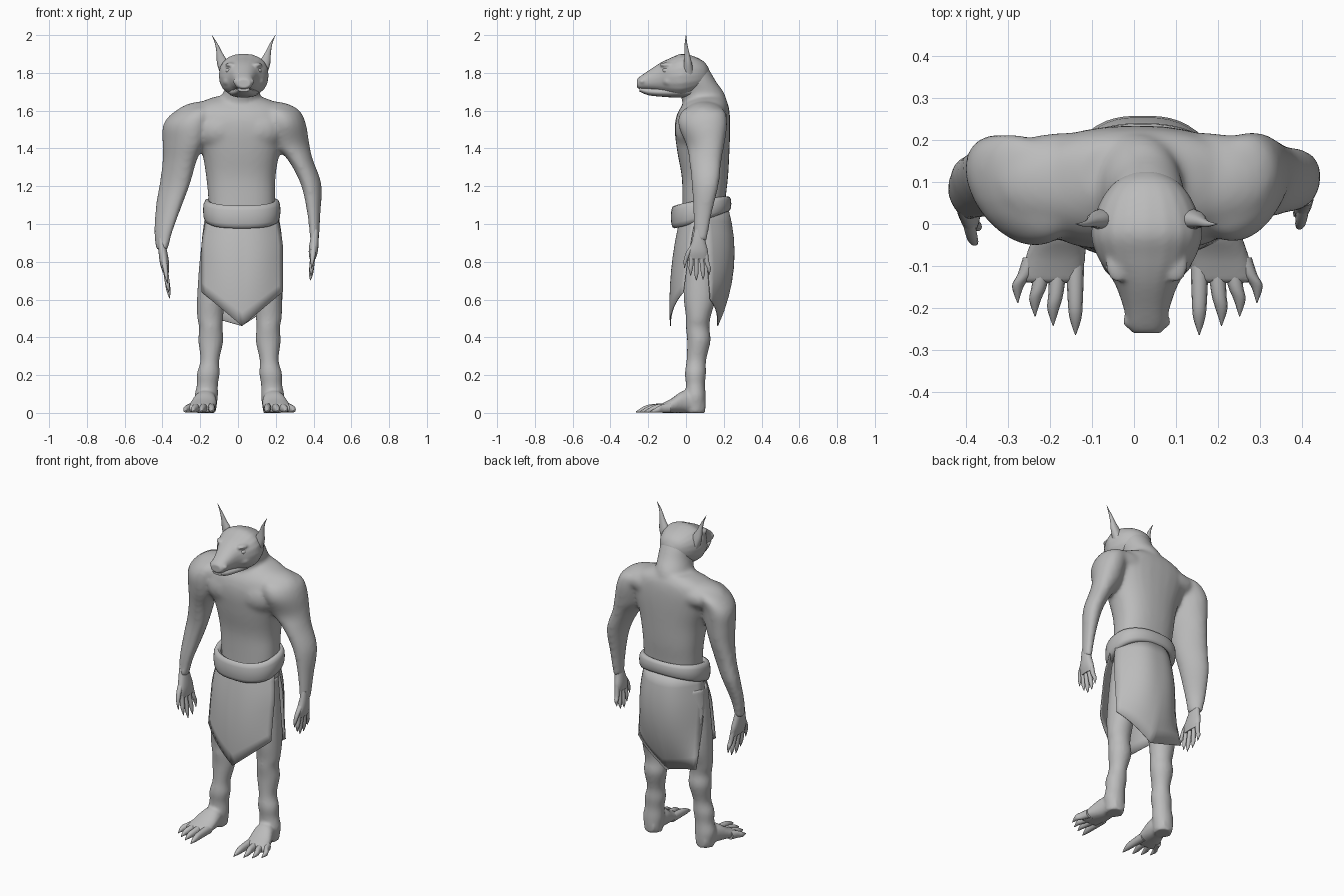
import bpy, bmesh, math
from mathutils import Vector

cube = bpy.data.objects.get("Cube")
if cube:
    bpy.data.objects.remove(cube, do_unlink=True)

# One plain grey for everything
grey = bpy.data.materials.new("plain_grey")
grey.use_nodes = True
grey.diffuse_color = (0.5, 0.5, 0.5, 1)
grey.node_tree.nodes["Principled BSDF"].inputs["Base Color"].default_value = grey.diffuse_color


def refine(rings, steps=4):
    """Smooth curve through every ring (position and radii together)."""
    out = []
    last = len(rings) - 1
    for i in range(last):
        a, b, c, d = (rings[min(max(j, 0), last)] for j in (i - 1, i, i + 1, i + 2))
        for s in range(steps):
            t = s / steps
            out.append([q + t / 2 * (r - p + t * (2*p - 5*q + 4*r - w + t * (3*(q - r) + w - p)))
                        for p, q, r, w in zip(a, b, c, d)])
    return out + [list(rings[-1])]


def skin_loops(bm, loops, closed=False):
    """Bridge loops of points; cap the ends unless the row of loops is closed."""
    rows = [[bm.verts.new(p) for p in loop] for loop in loops]
    n = len(rows[0])
    for i in range(len(rows) if closed else len(rows) - 1):
        low, high = rows[i], rows[(i + 1) % len(rows)]
        for j in range(n):
            k = (j + 1) % n
            bm.faces.new((low[j], low[k], high[k], high[j]))
    if not closed:
        bm.faces.new(rows[0])
        bm.faces.new(rows[-1])


def squircle(angle, power):
    c, s = math.cos(angle), math.sin(angle)
    return math.copysign(abs(c) ** power, c), math.copysign(abs(s) ** power, s)


def loft(bm, rings, axis="z", power=0.9, sides=20, shear=0):
    """Rings are (x, y, z, half width, half depth), flat across the axis."""
    loops = []
    for x, y, z, a, b in refine(rings):
        loop = []
        for j in range(sides):
            u, v = squircle(math.tau * j / sides, power)
            u, v = u * max(a, 0.001), v * max(b, 0.001)
            v += shear * u
            loop.append((x + u, y + v, z) if axis == "z" else (x + u, y, z + v))
        loops.append(loop)
    skin_loops(bm, loops)


def blob(bm, centre, size):
    made = bmesh.ops.create_uvsphere(bm, u_segments=16, v_segments=10, radius=1)["verts"]
    for v in made:
        v.co = Vector(p * s for p, s in zip(v.co, size)) + Vector(centre)


def finish(name, bm, voxel=0, relax=6):
    """Make the object; a voxel size fuses its pieces into one soft skin."""
    bmesh.ops.recalc_face_normals(bm, faces=bm.faces)
    mesh = bpy.data.meshes.new(name)
    bm.to_mesh(mesh)
    bm.free()
    mesh.materials.append(grey)
    ob = bpy.data.objects.new(name, mesh)
    bpy.context.collection.objects.link(ob)
    bpy.ops.object.select_all(action="DESELECT")
    ob.select_set(True)
    bpy.context.view_layer.objects.active = ob
    if voxel:
        fuse = ob.modifiers.new("fuse", "REMESH")
        fuse.mode = "VOXEL"
        fuse.voxel_size = voxel
        fuse.use_smooth_shade = True
        soft = ob.modifiers.new("soften", "SMOOTH")
        soft.iterations = relax
    else:
        bpy.ops.object.shade_smooth_by_angle(angle=math.radians(50))
    return ob


# Torso, neck and arms as one skin
body = bmesh.new()
loft(body, [(.02, .09, .95, .17, .11), (.02, .095, 1.12, .177, .114), (.015, .1, 1.25, .184, .123),
            (.015, .092, 1.38, .207, .138), (.01, .087, 1.5, .25, .147), (0, .092, 1.58, .265, .14),
            (0, .105, 1.635, .22, .118), (0, .12, 1.675, .12, .08)], power=.85, sides=28)
loft(body, [(0, .11, 1.58, .14, .11), (.015, .09, 1.68, .1, .12), (.03, .055, 1.75, .094, .108),
            (.03, .032, 1.82, .092, .09), (.03, .025, 1.86, .07, .065)], power=1)
for side in (-1, 1):
    blob(body, (.01 + side * .1, .035, 1.5), (.14, .095, .11))
    blob(body, (side * .17, .1, 1.57), (.17, .12, .08))
loft(body, [(-.2, .095, 1.635, .04, .05), (-.235, .09, 1.6, .095, .11), (-.278, .08, 1.53, .117, .122),
            (-.29, .083, 1.43, .11, .112), (-.31, .093, 1.33, .09, .094), (-.335, .093, 1.21, .081, .071),
            (-.365, .087, 1.1, .07, .062), (-.395, .062, .96, .049, .045), (-.403, .05, .86, .032, .038)],
     power=1, shear=-.45)
loft(body, [(.2, .1, 1.63, .04, .05), (.235, .092, 1.6, .09, .11), (.26, .088, 1.53, .1, .128),
            (.285, .102, 1.42, .094, .098), (.33, .102, 1.34, .067, .085), (.387, .102, 1.21, .055, .071),
            (.402, .087, 1.05, .035, .049), (.405, .075, .91, .024, .036)], power=1, shear=.3)
finish("torso_and_arms", body, .011, 14)


# Hands with a thumb and four clawed fingers
def hand(name, x, y, z, lean, stretch, spread):
    bm = bmesh.new()

    def place(dy, drop, rx, ry):
        return (x + lean * drop, y + dy * spread, z - drop * stretch, rx, ry)

    loft(bm, [place(0, -.03, .016, .026), place(-.003, .03, .023, .036 * spread),
              place(-.005, .085, .024, .051 * spread), place(-.005, .125, .016, .05 * spread)])
    for start, end, drop in ((-.04, -.045, .215), (-.015, -.015, .24), (.01, .02, .235), (.033, .052, .21)):
        loft(bm, [place(start, .09, .014, .014), place((start + end) / 2, .15, .013, .0125),
                  place(end, drop - .035, .011, .011), place(end, drop, .001, .001)], sides=10)
    loft(bm, [place(-.02, .04, .015, .018), place(-.056, .09, .014, .014),
              place(-.073, .135, .01, .01), place(-.078, .175, .001, .001)], sides=10)
    finish(name, bm)


hand("left_hand", .407, .07, .94, -.1, 1, 1)
hand("right_hand", -.403, .05, .89, .17, 1.18, 1.25)

# Legs, feet and clawed toes
for side, label in ((1, "left"), (-1, "right")):
    mid = .008

    def flip(rings):
        return [(mid + side * x, *rest) for x, *rest in rings]

    leg = bmesh.new()
    loft(leg, flip([(.11, .08, .98, .08, .09), (.13, .075, .8, .082, .085), (.15, .073, .62, .074, .086),
                    (.155, .065, .51, .069, .066), (.152, .062, .45, .062, .062), (.152, .068, .38, .066, .062),
                    (.157, .055, .28, .05, .052), (.165, .05, .21, .06, .056), (.17, .05, .15, .056, .051),
                    (.176, .05, .09, .062, .055), (.176, .05, .04, .056, .055), (.176, .05, 0, .05, .05)]),
         power=1)
    loft(leg, flip([(.177, .1, .035, .035, .033), (.18, 0, .06, .058, .06),
                    (.195, -.08, .037, .072, .037), (.205, -.14, .022, .072, .022)]), axis="y")
    finish(label + "_leg", leg, .009, 4)
    toes = bmesh.new()
    for base, tip, reach in ((.148, .147, .264), (.187, .2, .242), (.223, .243, .22), (.25, .284, .188)):
        middle = (base + tip) / 2
        loft(toes, flip([(base, -.08, .028, .022, .026), (middle, .03 - reach * .8, .024, .018, .022),
                         (tip, .04 - reach, .018, .014, .016), (tip, -reach, .006, .001, .003)]),
             axis="y", sides=12)
    finish(label + "_toes", toes)

# Head: skull and muzzle, brows, cheeks and nostrils
head = bmesh.new()
loft(head, [(.03, .125, 1.785, .03, .03), (.03, .1, 1.79, .075, .065), (.03, .05, 1.79, .112, .095),
            (.03, -.02, 1.787, .132, .115), (.03, -.08, 1.78, .116, .1), (.03, -.14, 1.775, .077, .076),
            (.03, -.2, 1.76, .055, .051), (.03, -.24, 1.748, .047, .036),
            (.03, -.259, 1.744, .035, .024)], axis="y", power=.88)
for side in (-1, 1):
    blob(head, (.03 + side * .068, -.095, 1.842), (.03, .045, .014))
    blob(head, (.03 + side * .042, -.232, 1.755), (.016, .016, .013))
    blob(head, (.03 + side * .078, -.07, 1.755), (.035, .055, .03))
finish("head", head, .007, 5)

eyes = bmesh.new()
for side in (-1, 1):
    blob(eyes, (.03 + side * .077, -.1, 1.812), (.02, .025, .016))
finish("eyes", eyes)

jaw = bmesh.new()
loft(jaw, [(.03, .03, 1.715, .08, .045), (.03, -.05, 1.702, .083, .033), (.03, -.13, 1.698, .062, .024),
           (.03, -.2, 1.702, .046, .02), (.03, -.247, 1.713, .03, .012)], axis="y")
finish("lower_jaw", jaw)

# Pointed ears, sweeping up into thin tips
for side, label in ((1, "left"), (-1, "right")):
    ear = bmesh.new()
    loft(ear, [(.03 + side * out, y, z, w, d) for out, y, z, w, d in (
        (.095, .012, 1.79, .028, .03), (.11, .01, 1.85, .031, .022), (.128, .005, 1.905, .016, .013),
        (.145, 0, 1.955, .007, .007), (.168, 0, 2, .001, .001))], sides=14)
    finish(label + "_ear", ear)

# Rolled belt hugging the waist, higher at the back and deeper at the front
belt = bmesh.new()
loops = []
for i in range(48):
    c, s = squircle(math.tau * i / 48, .85)
    height = .05 - .01 * s + .006 * c * c
    loop = []
    for j in range(12):
        u, v = squircle(math.tau * j / 12, .8)
        out = .95 + .13 * u
        loop.append((.02 + .19 * c * out, .08 + .148 * s * out, 1.072 + .035 * s + height * v))
    loops.append(loop)
skin_loops(belt, loops, closed=True)
finish("belt", belt)


# Pointed loincloth panels, curved around the hips; rise lifts each lower corner
def panel(name, top, centre_line, right_line, left_line, centre_x, right_rise, left_rise, bend):
    bm = bmesh.new()
    columns, rows = 20, 8
    grid = []
    for i in range(columns + 1):
        u = 2 * i / columns - 1
        bottom = .46 + (left_rise if u > 0 else right_rise) * abs(u)
        column = []
        for r in range(rows + 1):
            t = r / rows
            z = top + (bottom - top) * t
            middle, edge = ((1 - t) ** 2 * a + 2 * t * (1 - t) * b + t * t * c
                            for a, b, c in (centre_line, left_line if u > 0 else right_line))
            x = centre_x + (.19 + .025 * min(1, 3 * t)) * u
            column.append(bm.verts.new((x, edge + (middle - edge) * (1 - abs(u) ** bend), z)))
        grid.append(column)
    for left, right in zip(grid, grid[1:]):
        for r in range(rows):
            bm.faces.new((left[r], right[r], right[r + 1], left[r + 1]))
    thick = finish(name, bm).modifiers.new("cloth", "SOLIDIFY")
    thick.thickness = .005


front_edge = (.05, .01, -.015)
panel("front_loincloth", 1.04, (-.03, -.1, -.085), front_edge, front_edge, .022, .18, .18, 2.3)
panel("back_loincloth", 1.08, (.225, .31, .17), (.07, .1, .18), (.09, .11, .13), .02, .06, .14, 2.8)
